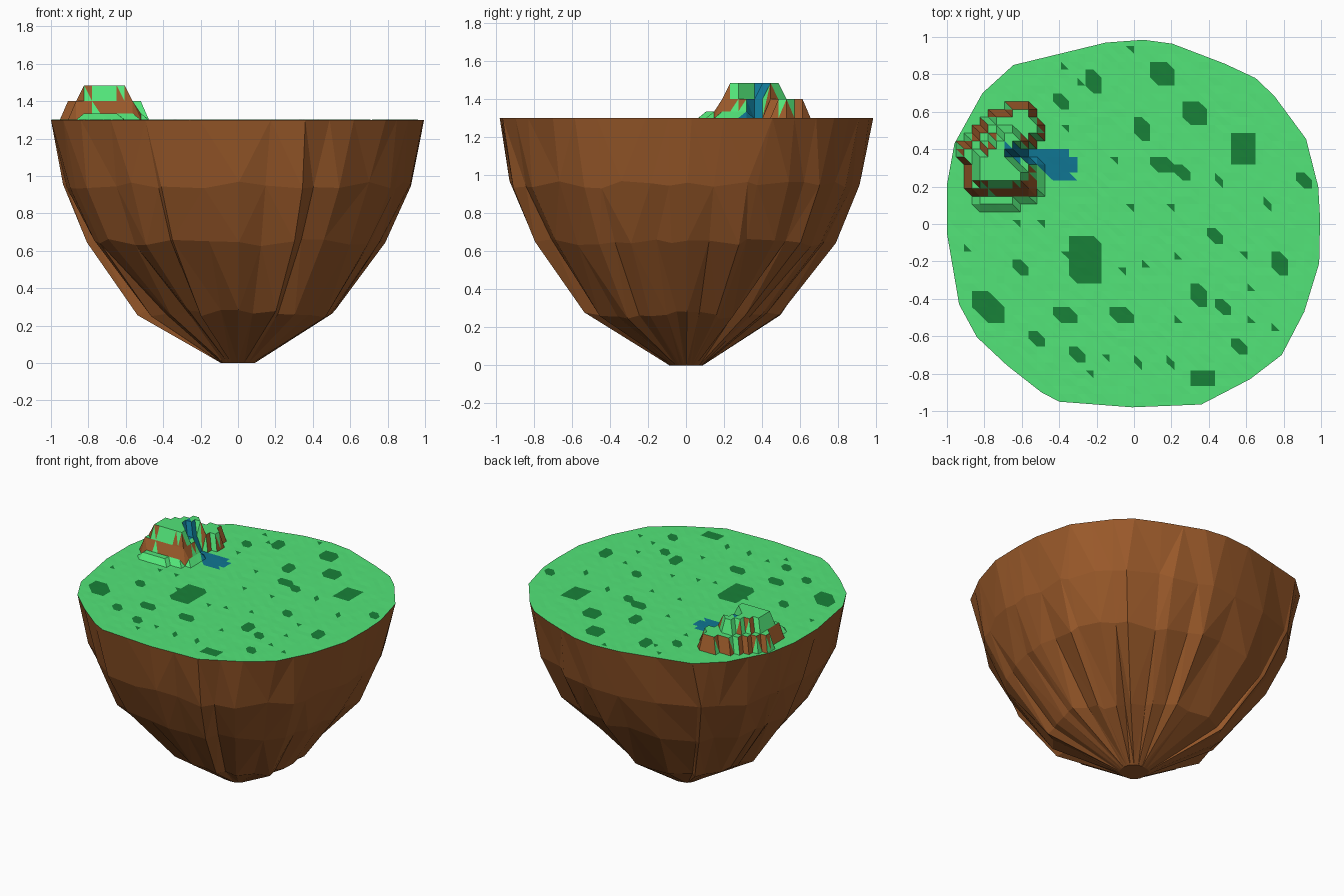
import bpy, bmesh, math, random
from mathutils import Vector

if "Cube" in bpy.data.objects:
    bpy.data.objects.remove(bpy.data.objects["Cube"])

random.seed(7)
TOP = 1.3
SX, SY = 0.0433, 0.0423

def material(name, rgb):
    m = bpy.data.materials.new(name)
    m.diffuse_color = (*rgb, 1)
    m.use_nodes = True
    m.node_tree.nodes["Principled BSDF"].inputs["Base Color"].default_value = m.diffuse_color
    return m

grass = material("grass", (0.085, 0.78, 0.19))
dark = material("dark_grass", (0.009, 0.22, 0.04))
earth = material("earth", (0.32, 0.10, 0.023))
water = material("water", (0.005, 0.18, 0.29))

# Island outline seen from above, counter-clockwise
OUTLINE = [(.995, .03), (.985, .2), (.92, .455), (.75, .685), (.65, .78), (.485, .857),
           (.205, .964), (.05, .985), (-.15, .97), (-.645, .85), (-.81, .70), (-.96, .43),
           (-1, .21), (-1, -.05), (-.935, -.43), (-.84, -.605), (-.68, -.755), (-.495, -.90),
           (-.4, -.95), (-.01, -.98), (.36, -.965), (.62, -.83), (.79, -.7), (.91, -.47),
           (.99, -.21)]

# Hill terraces and stream, as outlines from above
FOOT = [(-.86, .11), (-.78, .07), (-.62, .10), (-.48, .19), (-.50, .32), (-.86, .32)]
LEDGE = [(-.89, .18), (-.56, .18), (-.52, .24), (-.53, .31), (-.58, .36), (-.56, .42),
         (-.505, .50), (-.54, .63), (-.66, .63), (-.775, .56), (-.86, .45), (-.93, .43),
         (-.92, .37), (-.89, .31)]
SUMMIT = [(-.85, .20), (-.60, .20), (-.60, .30), (-.66, .36), (-.60, .44), (-.63, .49),
          (-.72, .49), (-.85, .33)]
STREAM = [(-.71, .43), (-.69, .36), (-.58, .33), (-.49, .30), (-.42, .22), (-.35, .22),
          (-.30, .29), (-.31, .34), (-.38, .41), (-.50, .40), (-.62, .42)]

# Darker grass patches: centre x, y, width and depth in cells
PATCHES = [(.15, .82, 3, 3), (.32, .60, 3, 3), (-.27, -.21, 4, 6), (-.76, -.43, 4, 4),
           (-.08, -.47, 3, 2), (.34, -.36, 2, 3), (.79, -.23, 2, 3), (.57, -.65, 2, 2),
           (.43, -.08, 2, 2), (.48, -.43, 2, 2), (-.32, -.70, 2, 2), (-.62, -.25, 2, 2),
           (-.51, -.60, 2, 2), (-.37, .67, 2, 2), (-.23, .77, 2, 3), (.03, .52, 2, 3),
           (.28, .28, 2, 2), (.19, -.74, 1, 2), (.01, -.74, 1, 2), (-.36, -.48, 3, 2),
           (.9, .23, 2, 2), (.72, .11, 1, 2), (.46, .24, 1, 2), (.13, .31, 3, 2)]
BLOCKS = [(.585, .40, 3, 4), (.365, -.83, 3, 2)]
SPECKS = [(-.03, .08), (-.87, -.12), (-.64, -.02), (-.51, -.02), (.06, -.23), (-.08, -.24),
          (-.36, -.19), (.23, -.19), (.57, -.19), (.63, -.32), (.25, -.49), (.64, -.49),
          (.77, -.56), (-.35, .50), (-.28, .75), (-.02, .91), (-.35, .83), (-.16, -.71),
          (-.25, -.80), (.19, .10), (-.09, .35)]

def inside(x, y, poly):
    hit = False
    for (ax, ay), (bx, by) in zip(poly, poly[1:] + poly[:1]):
        if (ay > y) != (by > y) and x < ax + (y - ay) * (bx - ax) / (by - ay):
            hit = not hit
    return hit

def finish(bm, name, mats):
    bm.normal_update()
    me = bpy.data.meshes.new(name)
    bm.to_mesh(me)
    bm.free()
    for m in mats:
        me.materials.append(m)
    ob = bpy.data.objects.new(name, me)
    bpy.context.collection.objects.link(ob)
    return ob

# Rocky underside: ridged columns lofted from the outline down to a small foot
def build_rock():
    rim = []
    for (ax, ay), (bx, by) in zip(OUTLINE, OUTLINE[1:] + OUTLINE[:1]):
        rim.append((ax, ay))
        if math.hypot(bx - ax, by - ay) > .22:
            rim.append(((ax + bx) / 2, (ay + by) / 2))
    n = len(rim)
    polar = [(math.atan2(y, x), math.hypot(x, y)) for x, y in rim]
    drift = [random.uniform(-.06, .06) for _ in rim]
    ridge = [(-1) ** i * random.uniform(.1, 1) for i in range(n)]
    bm = bmesh.new()
    rings = [[bm.verts.new((x, y, TOP)) for x, y in rim]]
    # height, scale, ridge depth, narrowing along the diagonal
    for z, k, depth, narrow in ((.95, .93, .02, 0), (.645, .79, .035, 0),
                                (.265, .515, .06, .22), (0, .09, 0, 0)):
        ring = []
        for i, (a, r) in enumerate(polar):
            squeeze = 1 - narrow * max(0, math.sin(2 * a))
            r = r * k * squeeze * (1 + depth * ridge[i])
            r *= 1 + random.uniform(-.3, .3) * depth
            a += drift[i] * (1 if z else 0)
            dz = random.uniform(-.02, .02) if z else 0
            ring.append(bm.verts.new((r * math.cos(a), r * math.sin(a), z + dz)))
        rings.append(ring)
    for up, lo in zip(rings, rings[1:]):
        for i in range(n):
            j = (i + 1) % n
            bm.faces.new((up[i], lo[i], lo[j], up[j]))
    bmesh.ops.triangulate(bm, faces=bm.faces[:])
    bm.faces.new(rings[-1][::-1])
    bmesh.ops.recalc_face_normals(bm, faces=bm.faces[:])
    if sum(f.calc_center_median().xy.dot(f.normal.xy) for f in bm.faces) < 0:
        bmesh.ops.reverse_faces(bm, faces=bm.faces[:])
    finish(bm, "rock_underside", [earth])

# Gridded ground with terraced hill, stream and patches, trimmed to the outline
def height(x, y):
    for poly, z in ((SUMMIT, 1.485), (LEDGE, 1.40), (FOOT, 1.335)):
        if inside(x, y, poly):
            return z
    return TOP

def patch_cells():
    lower, upper = set(), set()
    for group, full in ((PATCHES, False), (BLOCKS, True)):
        for x, y, w, d in group:
            ci, cj = round(x / SX - w / 2), round(y / SY + .5 - d / 2)
            cut = 0 if full else 2 if (w, d) == (4, 4) else 1
            for i in range(w):
                for j in range(d):
                    near, far = i + j, w + d - 2 - i - j
                    if near >= cut and far >= cut - 1:
                        lower.add((ci + i, cj + j))
                    if far >= cut and near >= cut - 1:
                        upper.add((ci + i, cj + j))
    for x, y in SPECKS:
        spot = math.floor(x / SX), math.floor(y / SY + .5)
        random.choice((lower, upper)).add(spot)
    return lower, upper

def build_ground():
    bm = bmesh.new()
    N = 25
    V = {}
    for i in range(-N, N + 1):
        for j in range(-N, N + 1):
            x, y = i * SX, (j - .5) * SY
            V[i, j] = bm.verts.new((x, y, height(x, y)))
    lower, upper = patch_cells()
    for i in range(-N, N):
        for j in range(-N, N):
            a, b, c, d = V[i, j], V[i + 1, j], V[i + 1, j + 1], V[i, j + 1]
            for tri, spots in (((a, b, d), lower), ((b, c, d), upper)):
                f = bm.faces.new(tri)
                zs = [v.co.z for v in tri]
                p = f.calc_center_median()
                if inside(p.x, p.y, STREAM):
                    f.material_index = 3
                elif max(zs) - min(zs) > .01:
                    chance = .2 if max(zs) > 1.45 else .75 if max(zs) > 1.38 else 0
                    f.material_index = 2 if random.random() < chance else 0
                elif max(zs) < 1.31 and (i, j) in spots:
                    f.material_index = 1
    for (ax, ay), (bx, by) in zip(OUTLINE, OUTLINE[1:] + OUTLINE[:1]):
        bmesh.ops.bisect_plane(bm, geom=bm.verts[:] + bm.edges[:] + bm.faces[:], dist=1e-5,
                               plane_co=Vector((ax, ay, 0)),
                               plane_no=Vector((by - ay, ax - bx, 0)), clear_outer=True)
    # gentle unevenness away from the rim
    for v in bm.verts:
        if v.is_boundary:
            v.co.z = TOP
        elif v.co.z < 1.31:
            v.co.z += random.uniform(-.0005, .0012)
    finish(bm, "grass_top_with_hill", [grass, dark, earth, water])

build_rock()
build_ground()
